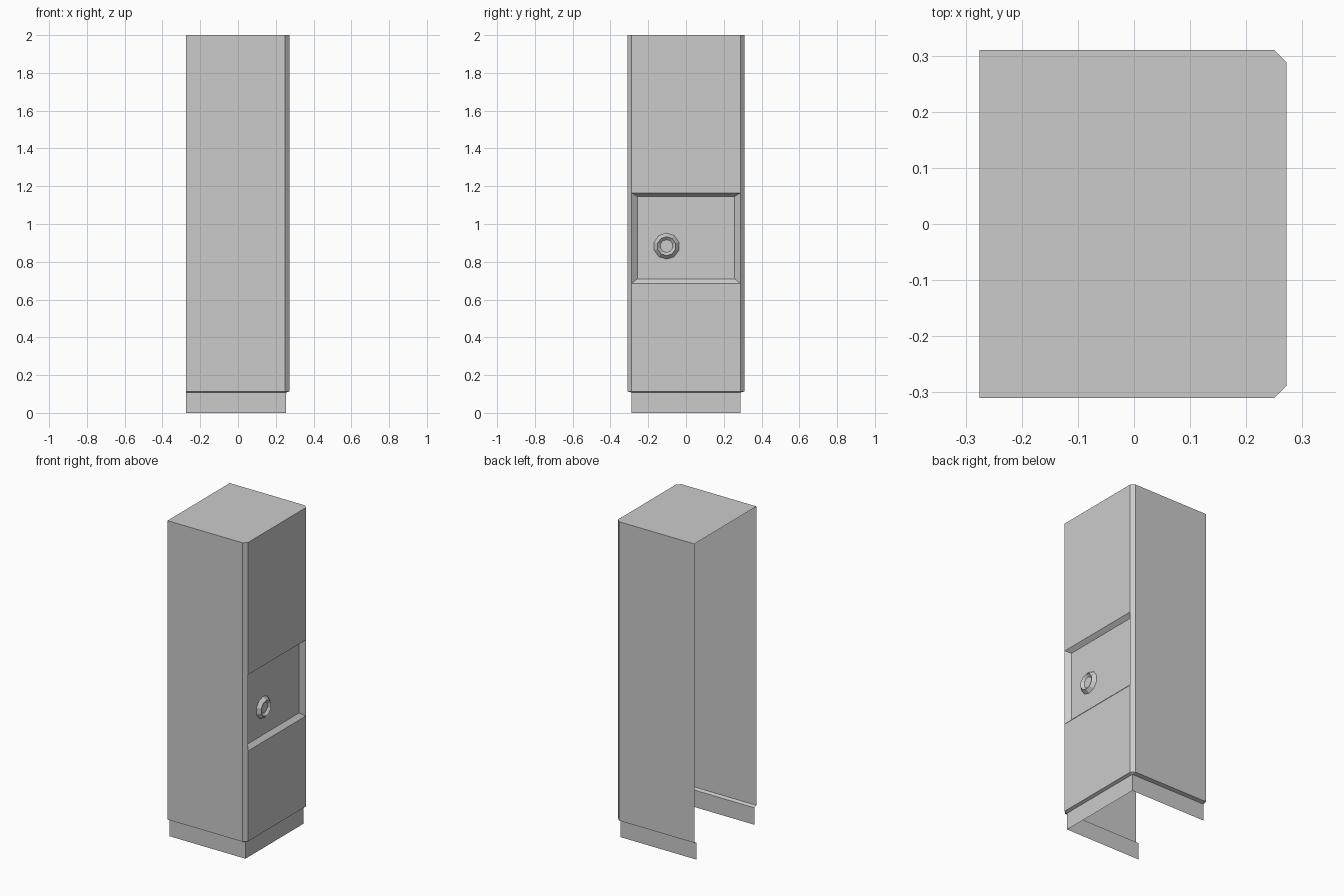
import bpy, bmesh, math

if "Cube" in bpy.data.objects:
    bpy.data.objects.remove(bpy.data.objects["Cube"])

grey = bpy.data.materials.new("light grey metal")
grey.diffuse_color = (0.6, 0.6, 0.6, 1)
grey.use_nodes = True
grey.node_tree.nodes["Principled BSDF"].inputs["Base Color"].default_value = grey.diffuse_color


def finish(name, bm):
    bmesh.ops.remove_doubles(bm, verts=bm.verts, dist=0.0005)
    me = bpy.data.meshes.new(name)
    bm.to_mesh(me)
    bm.free()
    me.materials.append(grey)
    ob = bpy.data.objects.new(name, me)
    bpy.context.collection.objects.link(ob)
    return ob


def face(bm, pts):
    return bm.faces.new([bm.verts.new(p) for p in pts])


def band(bm, low, high, closed=False, skip=()):
    """Strip of quads between two matching point rows."""
    n = len(low)
    for i in range(n if closed else n - 1):
        if i in skip:
            continue
        j = (i + 1) % n
        pts = []
        for p in (low[i], low[j], high[j], high[i]):
            if not pts or (p != pts[-1] and p != pts[0]):
                pts.append(p)
        face(bm, pts)


def rect(x, y, z0, z1):
    return [(x, -y, z0), (x, y, z0), (x, y, z1), (x, -y, z1)]


def at(row, z):
    return [(x, y, z) for x, y in row]


BACK, FRONT = -0.275, 0.272
half = 0.288
outline = [(BACK, -0.31), (0.25, -0.31), (FRONT, -half),
           (FRONT, half), (0.25, 0.31), (BACK, 0.31)]
foot = [(BACK, -half), (0.254, -half), (0.254, -half),
        (0.254, half), (0.254, half), (BACK, half)]
BOTTOM, TOP = 0.114, 2.0

# cabinet shell: chamfered sides, top, open back and bottom
bm = bmesh.new()
band(bm, at(outline, BOTTOM), at(outline, TOP), skip=(2,))
face(bm, at(outline, TOP))
# underside lip stepping in to the plinth
band(bm, at(foot, 0.107), at(outline, BOTTOM))
finish("cabinet_shell", bm)

# front with a bevelled recess
bm = bmesh.new()
face(bm, rect(FRONT, half, BOTTOM, 0.685))
face(bm, rect(FRONT, half, 1.165, TOP))
inner = rect(FRONT - 0.025, 0.257, 0.71, 1.145)
band(bm, rect(FRONT, half, 0.685, 1.165), inner, closed=True)
face(bm, inner)
finish("front_panel", bm)

# plinth
bm = bmesh.new()
corners = [foot[0], foot[1], foot[3], foot[5]]
band(bm, at(corners, 0), at(corners, 0.107))
finish("plinth", bm)

# faceted dial with a dished centre
bm = bmesh.new()
N = 10


def ring(dx, r):
    return [(FRONT - 0.025 + dx, -0.103 + r * math.cos(2 * math.pi * (k + 0.5) / N),
             0.883 + r * math.sin(2 * math.pi * (k + 0.5) / N)) for k in range(N)]


rings = [ring(0, 0.069), ring(0.022, 0.05), ring(0.008, 0.034)]
for a, b in zip(rings, rings[1:]):
    band(bm, a, b, closed=True)
face(bm, rings[-1])
finish("dial", bm)
